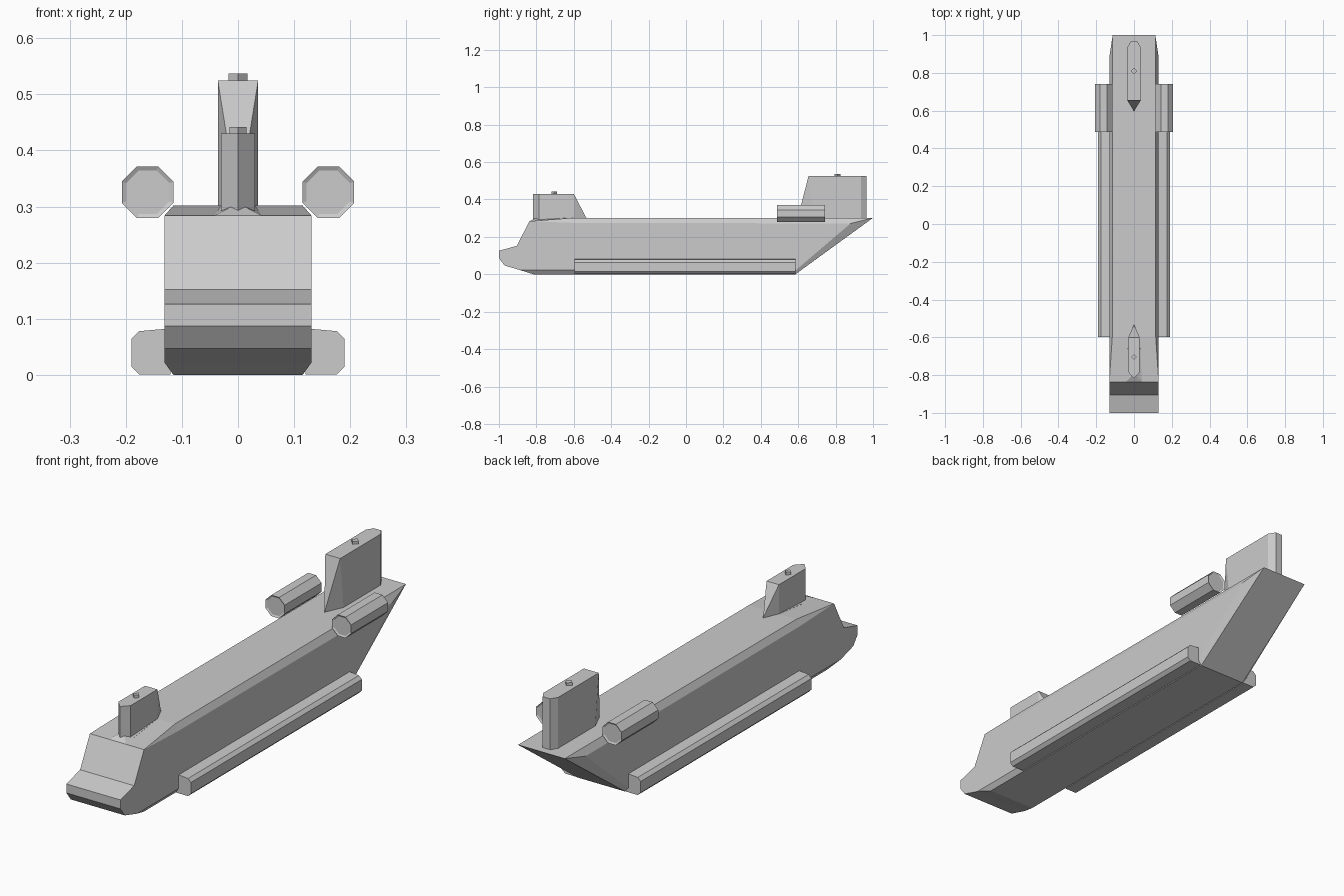
import bpy, bmesh, math

if "Cube" in bpy.data.objects:
    bpy.data.objects.remove(bpy.data.objects["Cube"])


def finish(bm, name):
    bmesh.ops.recalc_face_normals(bm, faces=bm.faces)
    me = bpy.data.meshes.new(name)
    bm.to_mesh(me)
    bm.free()
    ob = bpy.data.objects.new(name, me)
    bpy.context.collection.objects.link(ob)
    return ob


def mirror_x(ob):
    m = ob.modifiers.new("mirror", 'MIRROR')
    m.use_axis[0] = True
    m.use_mirror_merge = False


def hull(name, half):
    """Convex solid from right-hand points, mirrored in x."""
    bm = bmesh.new()
    pts = {(s * x, y, z) for x, y, z in half for s in (1, -1)}
    bmesh.ops.convex_hull(bm, input=[bm.verts.new(p) for p in sorted(pts)])
    bmesh.ops.dissolve_limit(bm, angle_limit=0.01, verts=bm.verts[:], edges=bm.edges[:])
    return finish(bm, name)


def prism(name, profile, y0, y1, inset=0, recess=0):
    """x/z profile extruded along y, optional recessed end caps."""
    bm = bmesh.new()
    a, b = ([bm.verts.new((x, y, z)) for x, z in profile] for y in (y0, y1))
    n = len(profile)
    caps = [bm.faces.new(a), bm.faces.new(b[::-1])]
    for i in range(n):
        j = (i + 1) % n
        bm.faces.new((a[i], a[j], b[j], b[i]))
    bmesh.ops.recalc_face_normals(bm, faces=bm.faces)
    if inset:
        bmesh.ops.inset_individual(bm, faces=caps, thickness=inset, depth=-recess)
    return finish(bm, name)


# fuselage: flat side outline plus narrower floor and roof points
P = {
    'A': (.131, -.905, .152), 'B': (.131, -1, .126), 'C': (.131, -1, .087),
    'D': (.131, -.97, .047), 'E': (.131, -.885, .022), 'F': (.131, .587, .022),
    'G': (.131, .88, .272), 'H': (.131, -.6, .275), 'I': (.131, -.837, .284),
    'e': (.115, -.815, 0), 'f': (.115, .585, 0), 'g': (.113, 1, .302),
    'h': (.115, -.6, .302),
}
bm = bmesh.new()
R = {k: bm.verts.new(p) for k, p in P.items()}
L = {k: bm.verts.new((-p[0], p[1], p[2])) for k, p in P.items()}
for side in (R, L):
    for f in ("ABCDEFGHI", "EFfe", "FGgf", "GHhg", "HIh"):
        bm.faces.new([side[c] for c in f])
loop = "ABCDEefghI"
for p, q in zip(loop, loop[1:] + loop[0]):
    bm.faces.new((R[p], R[q], L[q], L[p]))
finish(bm, "fuselage")

# front rotor pylon with its flared base
hull("front_pylon", [(0, -.817, .28), (0, -.817, .43), (.03, -.785, .28), (.03, -.785, .43),
                     (.03, -.6, .43), (.03, -.6, .29), (0, -.533, .302)])
hull("front_pylon_fairing", [(.042, -.836, .284), (0, -.79, .306), (.03, -.6, .303),
                             (.042, -.82, .27), (.03, -.6, .28)])

# rear rotor pylon
hull("rear_pylon", [(0, .597, .30), (.036, .655, .525), (.036, .68, .29),
                    (.036, .935, .525), (.036, .935, .28),
                    (.018, .965, .525), (.018, .965, .285)])

# rotor mast stubs, four-sided with corners on the x and y axes
for name, y, z, r in (("front_mast", -.705, .43, .015), ("rear_mast", .81, .525, .017)):
    diamond = [(r * math.cos(i * math.pi / 2), y + r * math.sin(i * math.pi / 2))
               for i in range(4)]
    hull(name, [(abs(x), v, h) for x, v in diamond for h in (z - .005, z + .012)])

# engine pods
r = .046 / math.cos(math.pi / 8)
octagon = [(.161 + r * math.cos((i + .5) * math.pi / 4),
            .3255 + r * math.sin((i + .5) * math.pi / 4)) for i in range(8)]
mirror_x(prism("engine_pods", octagon, .487, .742, .008, .004))

# side sponsons
mirror_x(prism("side_sponsons", [(.12, .083), (.131, .082), (.176, .078), (.19, .064),
                                 (.19, .015), (.176, .001), (.12, .001)], -.597, .585))
